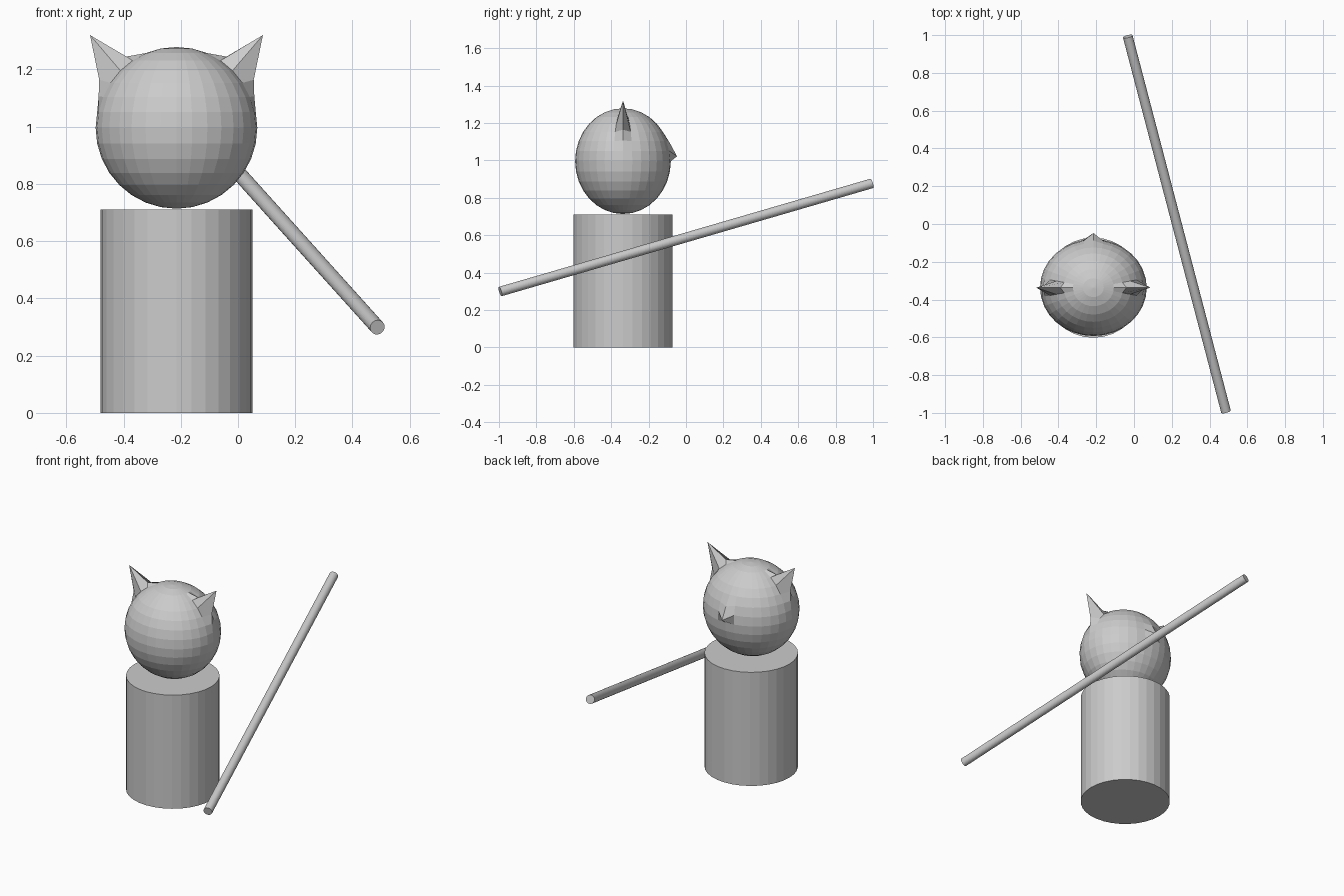
import bpy, bmesh
from mathutils import Vector

if "Cube" in bpy.data.objects:
    bpy.data.objects.remove(bpy.data.objects["Cube"])

CX, CY = -0.215, -0.337


def cylinder(name, start, end, radius, sides=32):
    a, b = Vector(start), Vector(end)
    axis = b - a
    bpy.ops.mesh.primitive_cylinder_add(vertices=sides, radius=radius, depth=axis.length,
                                        location=(a + b) / 2,
                                        rotation=axis.to_track_quat('Z', 'Y').to_euler())
    bpy.context.object.name = name


# body and leaning stick
cylinder("body", (CX, CY, 0), (CX, CY, 0.71), 0.265)
cylinder("stick", (0.487, -0.993, 0.299), (-0.033, 0.993, 0.877), 0.026)

# head: slightly flattened sphere
bpy.ops.mesh.primitive_uv_sphere_add(segments=32, ring_count=16, radius=1)
head = bpy.context.object
head.name = "head"
head.location = (CX, CY, 0.996)
bm = bmesh.new()
bm.from_mesh(head.data)
bmesh.ops.scale(bm, vec=(0.2825, 0.256, 0.2825), verts=bm.verts)


def pull(source, target):
    vert = min(bm.verts, key=lambda v: (v.co - Vector(source)).length)
    vert.co = target


# ears: single points pulled out, with the ridge around them raised
for s in (-1, 1):
    pull((s * 0.261, 0, 0.108), (s * 0.272, 0, 0.11))
    pull((s * 0.235, 0, 0.157), (s * 0.270, 0, 0.168))
    pull((s * 0.157, 0, 0.235), (s * 0.175, 0, 0.249))
    pull((s * 0.200, 0, 0.200), (s * 0.302, 0, 0.324))

# nose on the far side
pull((0, 0.237, 0.108), (0, 0.250, 0.098))
pull((0, 0.251, 0.055), (0, 0.289, 0.026))
bm.to_mesh(head.data)
bm.free()
